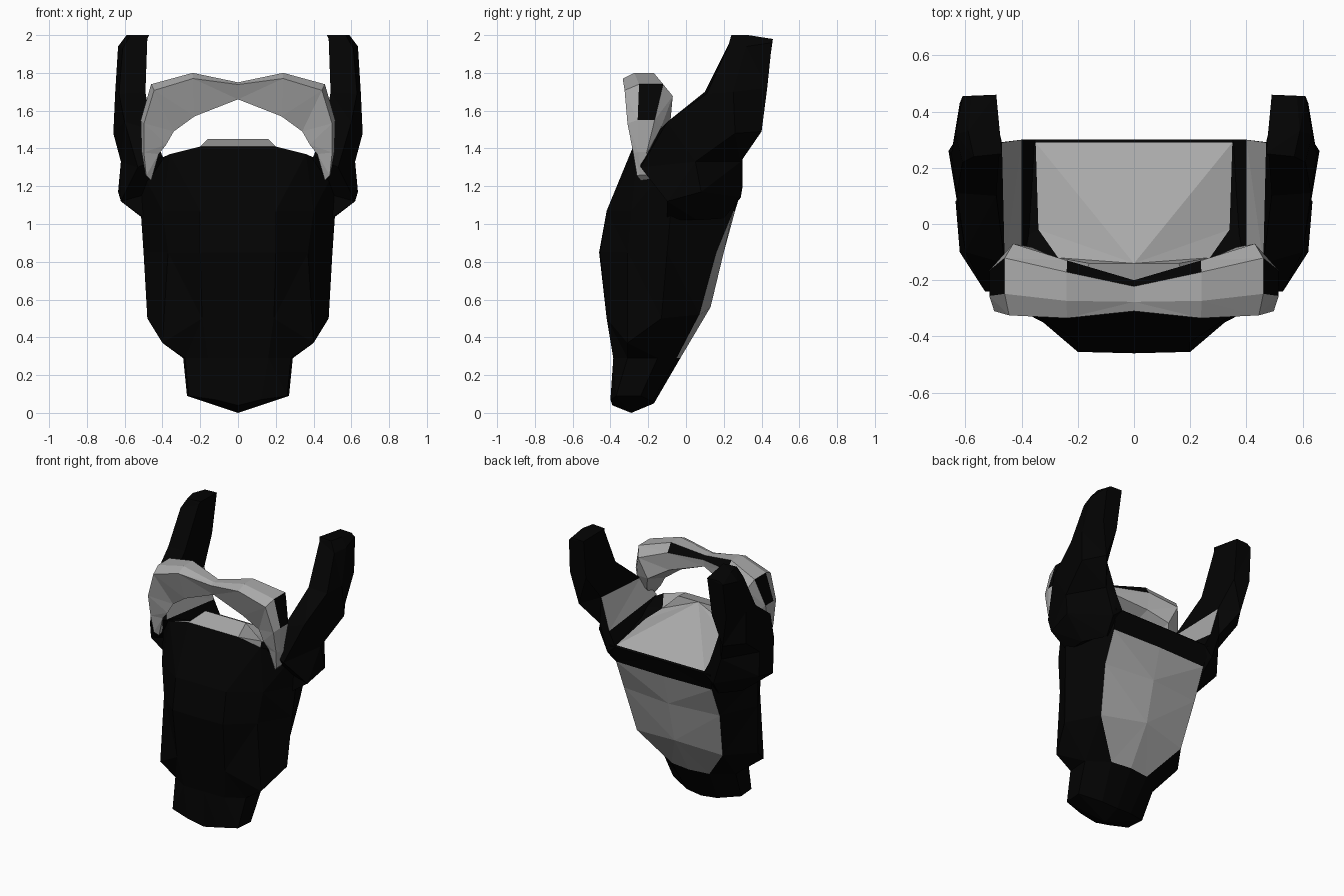
import bpy, bmesh

if "Cube" in bpy.data.objects:
    bpy.data.objects.remove(bpy.data.objects["Cube"])


def material(name, v):
    m = bpy.data.materials.new(name)
    m.diffuse_color = (v, v, v, 1)
    m.use_nodes = True
    m.node_tree.nodes["Principled BSDF"].inputs["Base Color"].default_value = m.diffuse_color
    return m


BLACK = material("black_hair", 0.001)
GREY = material("grey_hair", 0.4)


def loft(bm, rings):
    """Skin a series of closed rings; returns the vertex rings and side faces by [level][side]."""
    vr = [[bm.verts.new(p) for p in r] for r in rings]
    n = len(vr[0])
    faces = [[bm.faces.new((a[i], a[(i + 1) % n], b[(i + 1) % n], b[i])) for i in range(n)]
             for a, b in zip(vr, vr[1:])]
    return vr, faces


def finish(bm, name, mats):
    bmesh.ops.triangulate(bm, faces=bm.faces[:])
    bmesh.ops.recalc_face_normals(bm, faces=bm.faces[:])
    me = bpy.data.meshes.new(name)
    bm.to_mesh(me)
    bm.free()
    for m in mats:
        me.materials.append(m)
    ob = bpy.data.objects.new(name, me)
    bpy.context.collection.objects.link(ob)
    return ob


def mirrored(half):
    """Half ring from front centre to back centre -> full ring."""
    return half + [(-x, y, z) for x, y, z in half[-2:0:-1]]


def level(z, pts):
    return [(x, y, z) for x, y in pts]


# Beard: horizontal rings from the chin tip up to the lip
beard_rings = [
    [(0, -.39, .04), (.12, -.4, .07), (.26, -.37, .09), (.27, -.24, .09), (.12, -.18, .06), (0, -.17, .05)],
    level(.29, [(0, -.385), (.16, -.385), (.28, -.31), (.29, -.15), (.15, -.05), (0, -.03)]),
    [(0, -.42, .5), (.19, -.42, .5), (.4, -.31, .37), (.48, -.13, .5), (.34, .07, .52), (0, .13, .56)],
    level(.85, [(0, -.46), (.2, -.455), (.37, -.31), (.5, -.1), (.38, .16), (0, .2)]),
    level(1.07, [(0, -.42), (.2, -.42), (.4, -.29), (.515, -.08), (.38, .25), (0, .26)]),
    [(0, -.28, 1.41), (.2, -.28, 1.41), (.36, -.26, 1.37), (.52, -.1, 1.3), (.4, .3, 1.2), (0, .3, 1.2)],
    [(0, -.14, 1.45), (.16, -.14, 1.45), (.27, -.12, 1.34), (.34, -.02, 1.28), (.35, .29, 1.21), (0, .29, 1.21)],
]
bm = bmesh.new()
rings, faces = loft(bm, [mirrored(r) for r in beard_rings])
tip = bm.verts.new((0, -.29, 0))
for i in range(10):
    bm.faces.new((rings[0][i], rings[0][(i + 1) % 10], tip))
# Grey neck side, grey lip edge and grey hollow behind the chin
for lev in (1, 2, 3):
    for i in (4, 5):
        faces[lev][i].material_index = 1
for i in (0, 1, 8, 9):
    faces[-1][i].material_index = 1
r = rings[-1]
for k in range(1, 9):
    bm.faces.new((r[0], r[k], r[k + 1])).material_index = 1
beard = finish(bm, "beard", [BLACK, GREY])

# Sideburns: five-sided columns (outer front, outer middle, outer back, inner back, inner front)
side_rings = [
    [(.48, -.1, 1.02), (.49, .06, 1.02), (.4, .2, 1.03), (.34, .22, 1.08), (.38, -.12, 1.04)],
    [(.62, -.1, 1.12), (.635, .08, 1.17), (.42, .29, 1.14), (.35, .3, 1.2), (.33, -.1, 1.2)],
    [(.53, -.24, 1.3), (.62, .05, 1.33), (.48, .29, 1.33), (.4, .3, 1.3), (.4, -.24, 1.36)],
    [(.6, -.1, 1.54), (.66, .26, 1.48), (.57, .4, 1.49), (.47, .29, 1.52), (.46, -.14, 1.5)],
    [(.63, .11, 1.69), (.65, .25, 1.7), (.62, .43, 1.72), (.5, .42, 1.7), (.49, .1, 1.7)],
    [(.61, .22, 1.93), (.635, .32, 1.94), (.61, .455, 1.96), (.49, .46, 1.98), (.48, .24, 1.98)],
    [(.57, .24, 2.0), (.59, .33, 2.0), (.58, .455, 1.98), (.5, .45, 1.98), (.47, .25, 2.0)],
]
for name, s in (("right_sideburn", 1), ("left_sideburn", -1)):
    bm = bmesh.new()
    rings, faces = loft(bm, [[(s * x, y, z) for x, y, z in q] for q in side_rings])
    bm.faces.new(rings[0])
    bm.faces.new(rings[-1])
    faces[2][3].material_index = 1
    burn = finish(bm, name, [BLACK, GREY])
    # Merge into the beard so no buried surfaces remain
    mod = beard.modifiers.new(name, 'BOOLEAN')
    mod.operation = 'UNION'
    mod.solver = 'EXACT'
    mod.object = burn
    bpy.context.view_layer.objects.active = beard
    bpy.ops.object.modifier_apply(modifier=name)
    bpy.data.objects.remove(burn)

# Moustache: sections as outer (x, z), inner (x, z), front y, back y
stations = [
    ((0, 1.75), (0, 1.66), -.31, -.2),
    ((.24, 1.8), (.23, 1.57), -.335, -.13),
    ((.46, 1.74), (.34, 1.49), -.325, -.07),
    ((.515, 1.55), (.38, 1.42), -.31, -.13),
    ((.51, 1.38), (.42, 1.37), -.28, -.19),
    ((.49, 1.26), (.46, 1.23), -.26, -.19),
]


def section(st, s):
    (ox, oz), (ix, iz), yf, yb = st
    d = yb - yf
    prof = [(.13, yf), (0, yf + .3 * d), (0, yb - .2 * d),
            (.25, yb), (.8, yb - .05 * d), (1, yf + .3 * d)]
    return [(s * (ox + t * (ix - ox)), y, oz + t * (iz - oz)) for t, y in prof]


path = [section(st, -1) for st in stations[:0:-1]] + [section(st, 1) for st in stations]
bm = bmesh.new()
rings, faces = loft(bm, path)
bm.faces.new(rings[0])
bm.faces.new(rings[-1])
# Dark patches on the outer ends and the middle of the back
for lev, side in ((2, 1), (7, 1), (4, 2), (5, 2)):
    faces[lev][side].material_index = 1
finish(bm, "moustache", [GREY, BLACK])
